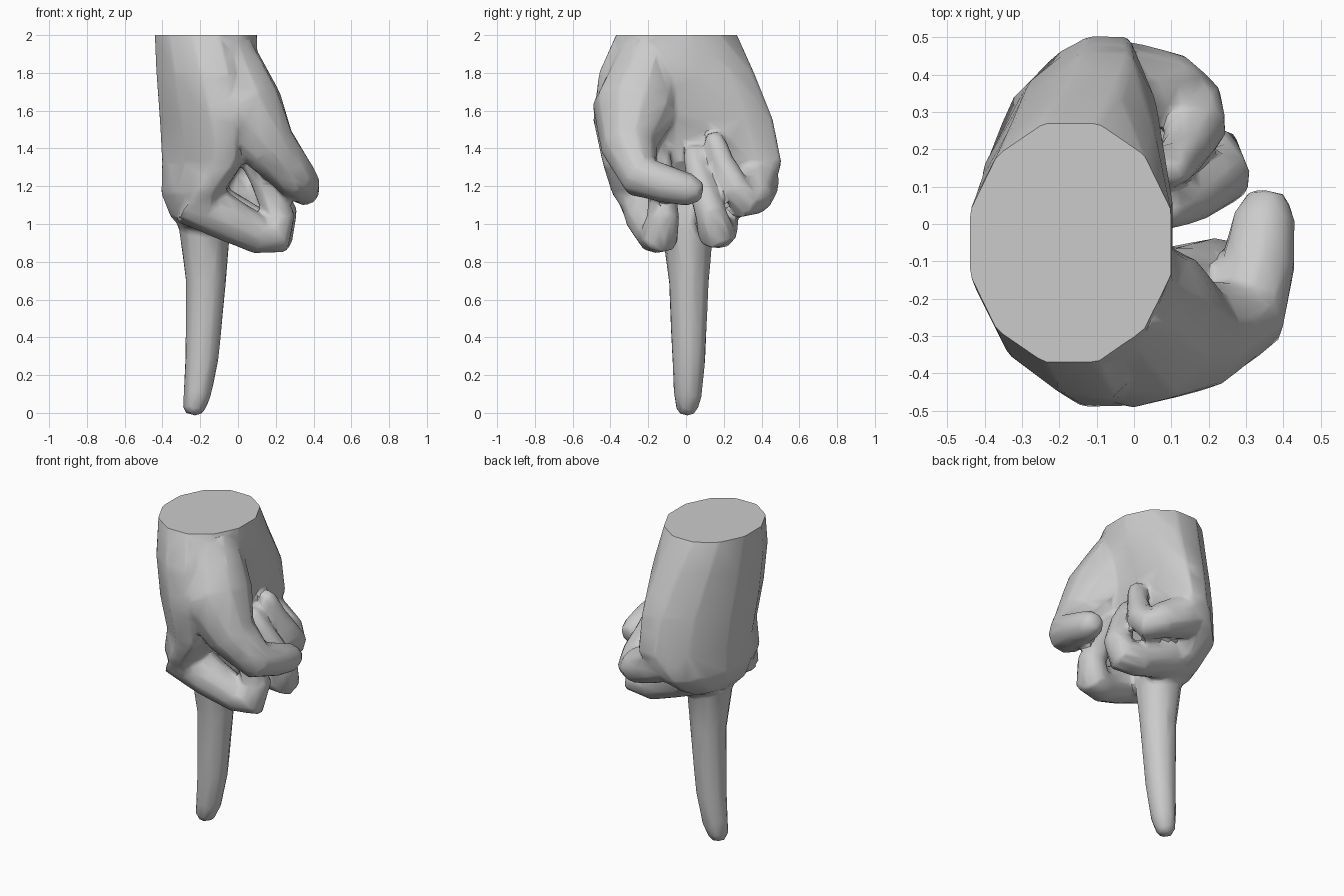
import bpy, bmesh, math
from mathutils import Vector

cube = bpy.data.objects.get("Cube")
if cube:
    bpy.data.objects.remove(cube, do_unlink=True)

grey = bpy.data.materials.new("plain grey")
grey.use_nodes = True
grey.diffuse_color = (0.6, 0.6, 0.6, 1)
grey.node_tree.nodes["Principled BSDF"].inputs["Base Color"].default_value = (0.6, 0.6, 0.6, 1)

SWELL = 0.006  # makes up for the skin smoothing
parts = []


def loft(name, rings):
    """Skin a list of equal point rings and cap both ends."""
    bm = bmesh.new()
    loops = [[bm.verts.new(p) for p in ring] for ring in rings]
    n = len(loops[0])
    for a, b in zip(loops, loops[1:]):
        for i in range(n):
            j = (i + 1) % n
            bm.faces.new((a[i], a[j], b[j], b[i]))
    bm.faces.new(loops[0])
    bm.faces.new(loops[-1])
    bmesh.ops.recalc_face_normals(bm, faces=bm.faces)
    mesh = bpy.data.meshes.new(name)
    bm.to_mesh(mesh)
    bm.free()
    mesh.materials.append(grey)
    obj = bpy.data.objects.new(name, mesh)
    bpy.context.collection.objects.link(obj)
    parts.append(obj)


def finger(name, path, sides=10):
    """Tapered tube through (x, y, z, radius) joints."""
    pts = [Vector(p[:3]) for p in path]
    rings, side, last = [], None, None
    for i, p in enumerate(pts):
        before = (p - pts[max(i - 1, 0)]).normalized()
        after = (pts[min(i + 1, len(pts) - 1)] - p).normalized()
        tangent = (before + after).normalized()
        if side is None:
            side = tangent.orthogonal().normalized()
        else:
            side = last.rotation_difference(tangent) @ side
        last = tangent
        other = tangent.cross(side)
        r = path[i][3] + SWELL
        rings.append([p + r * (side * math.cos(a) + other * math.sin(a))
                      for a in (math.tau * k / sides for k in range(sides))])
    loft(name, rings)


# Palm: arched oval sections (z, back x, palm x, thumb side y, little side y, arch)
sections = [
    (2.08, -0.44, 0.09, -0.33, 0.23, 0.00),
    (2.00, -0.44, 0.10, -0.37, 0.27, 0.00),
    (1.80, -0.435, 0.10, -0.46, 0.36, 0.05),
    (1.55, -0.42, 0.07, -0.49, 0.46, 0.10),
    (1.32, -0.41, 0.01, -0.44, 0.505, 0.13),
    (1.16, -0.41, -0.08, -0.39, 0.45, 0.07),
    (1.04, -0.36, -0.10, -0.31, 0.30, 0.04),
    (0.98, -0.30, -0.12, -0.20, 0.18, 0.02),
]
palm_rings = []
for z, x0, x1, y0, y1, arch in sections:
    ring = []
    for k in range(12):
        a = math.tau * (k + 0.5) / 12
        c, s = math.cos(a) / 0.966, math.sin(a) / 0.966
        ring.append(((x0 + x1) / 2 + c * (x1 - x0) / 2 + arch * s * s,
                     (y0 + y1) / 2 + s * (y1 - y0) / 2, z))
    palm_rings.append(ring)
loft("palm", palm_rings)

# Thumb, from its fleshy base to the tip
finger("thumb", [
    (-0.08, -0.18, 1.90, 0.17), (0.02, -0.27, 1.60, 0.225),
    (0.17, -0.30, 1.40, 0.145), (0.30, -0.24, 1.25, 0.11),
    (0.335, -0.10, 1.21, 0.095), (0.35, 0.02, 1.18, 0.08),
    (0.36, 0.085, 1.17, 0.045)])

# Straight finger pointing down
finger("middle_finger", [
    (-0.20, 0.00, 1.15, 0.14), (-0.175, 0.01, 0.95, 0.13),
    (-0.17, 0.015, 0.70, 0.103), (-0.19, 0.015, 0.30, 0.085),
    (-0.215, 0.01, 0.10, 0.07), (-0.235, 0.005, 0.02, 0.053),
    (-0.24, 0.005, -0.01, 0.03)])

# Curled fingers
finger("index_finger", [
    (-0.26, -0.21, 1.14, 0.14), (-0.06, -0.20, 1.03, 0.115),
    (0.11, -0.16, 0.945, 0.098), (0.20, -0.14, 0.935, 0.098),
    (0.22, -0.12, 1.04, 0.08), (0.13, -0.13, 1.24, 0.065),
    (0.05, -0.14, 1.37, 0.052), (0.03, -0.14, 1.41, 0.03)])
finger("ring_finger", [
    (-0.25, 0.14, 1.14, 0.14), (-0.06, 0.16, 1.05, 0.12),
    (0.12, 0.17, 0.97, 0.10), (0.22, 0.16, 0.955, 0.095),
    (0.23, 0.13, 1.06, 0.08), (0.15, 0.07, 1.24, 0.065),
    (0.08, 0.04, 1.37, 0.052), (0.06, 0.04, 1.41, 0.03)])
finger("little_finger", [
    (-0.17, 0.34, 1.28, 0.13), (-0.03, 0.37, 1.21, 0.12),
    (0.10, 0.355, 1.15, 0.10), (0.16, 0.31, 1.12, 0.085),
    (0.17, 0.26, 1.19, 0.075), (0.13, 0.19, 1.33, 0.06),
    (0.10, 0.15, 1.44, 0.052), (0.09, 0.14, 1.48, 0.03)])

# Fuse the parts into one continuous skin
bpy.ops.object.select_all(action='DESELECT')
for part in parts:
    part.select_set(True)
hand = parts[0]
bpy.context.view_layer.objects.active = hand
bpy.ops.object.join()
hand.name = "hand"
remesh = hand.modifiers.new("fuse", 'REMESH')
remesh.mode = 'VOXEL'
remesh.voxel_size = 0.016
smooth = hand.modifiers.new("soften", 'SMOOTH')
smooth.factor = 0.5
smooth.iterations = 5
decimate = hand.modifiers.new("simplify", 'DECIMATE')
decimate.ratio = 0.05
for name in [m.name for m in hand.modifiers]:
    bpy.ops.object.modifier_apply(modifier=name)

# Flat cut at the wrist
bm = bmesh.new()
bm.from_mesh(hand.data)
bmesh.ops.bisect_plane(bm, geom=bm.verts[:] + bm.edges[:] + bm.faces[:],
                       plane_co=(0, 0, 2), plane_no=(0, 0, 1), clear_outer=True)
bmesh.ops.holes_fill(bm, edges=[e for e in bm.edges if e.is_boundary], sides=0)
bmesh.ops.recalc_face_normals(bm, faces=bm.faces)
bm.to_mesh(hand.data)
bm.free()
bpy.ops.object.shade_smooth_by_angle(angle=math.radians(45))
